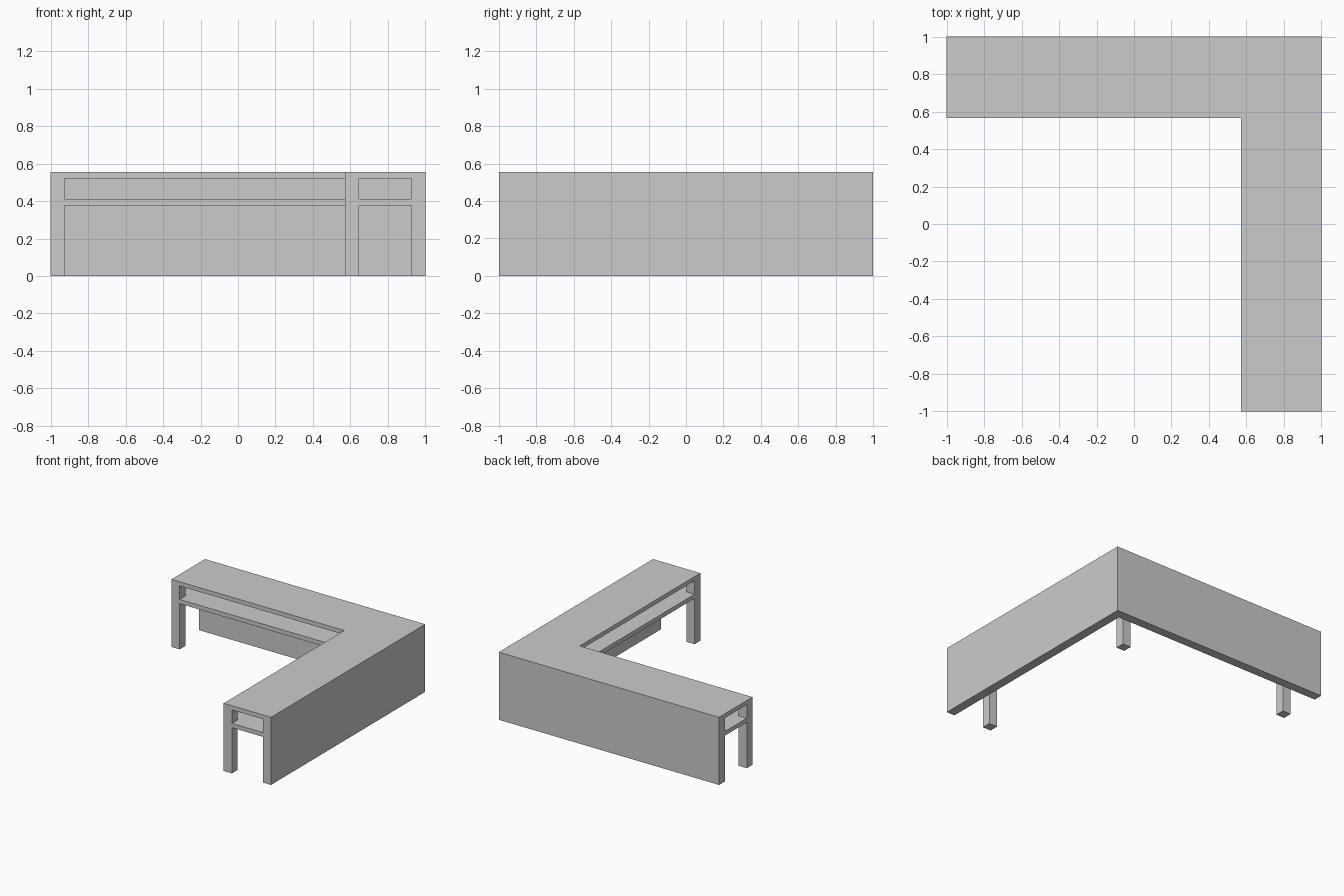
import bpy, bmesh

if "Cube" in bpy.data.objects:
    bpy.data.objects.remove(bpy.data.objects["Cube"])

T = 0.075            # leg and panel thickness
IX, IY = 0.57, 0.565  # inner faces of the two wings
H, SLAB = 0.555, 0.035
SHELF_Z = 0.375


def extrude_profile(name, pts, z0, z1):
    """Flat outline (counter-clockwise) raised from z0 to z1."""
    bm = bmesh.new()
    face = bm.faces.new([bm.verts.new((x, y, z0)) for x, y in pts])
    geo = bmesh.ops.extrude_face_region(bm, geom=[face])["geom"]
    bmesh.ops.translate(bm, vec=(0, 0, z1 - z0),
                        verts=[g for g in geo if isinstance(g, bmesh.types.BMVert)])
    bmesh.ops.recalc_face_normals(bm, faces=bm.faces)
    mesh = bpy.data.meshes.new(name)
    bm.to_mesh(mesh)
    bm.free()
    obj = bpy.data.objects.new(name, mesh)
    bpy.context.collection.objects.link(obj)
    return obj


def ell(x_in, y_in):
    """L-shaped outline along the right and back sides."""
    return [(x_in, -1), (1, -1), (1, 1), (-1, 1), (-1, y_in), (x_in, y_in)]


# Counter top
extrude_profile("counter_top", ell(IX, IY), H - SLAB, H)

# Outer panels reaching the floor
extrude_profile("outer_panels", ell(1 - T, 1 - T), 0, H - SLAB)

# Legs at both wing ends and the inside corner
for name, x, y in (("left_leg", -1, IY), ("front_leg", IX, -1), ("corner_leg", IX, IY)):
    extrude_profile(name, [(x, y), (x + T, y), (x + T, y + T), (x, y + T)], 0, H - SLAB)

# Shelf between legs and panels, notched around the legs
shelf = [(IX + T, -1), (1 - T, -1), (1 - T, 1 - T), (-1, 1 - T), (-1, IY + T),
         (-1 + T, IY + T), (-1 + T, IY), (IX, IY), (IX, IY + T), (IX + T, IY + T),
         (IX + T, IY), (IX, IY), (IX, -1 + T), (IX + T, -1 + T)]
# The corner leg splits the edge, so the wings are two outlines meeting behind it
extrude_profile("back_shelf", shelf[3:10] + [(1 - T, IY + T), (1 - T, 1 - T)],
                SHELF_Z, SHELF_Z + SLAB)
extrude_profile("side_shelf", shelf[:2] + [(1 - T, IY + T)] + shelf[9:],
                SHELF_Z, SHELF_Z + SLAB)
